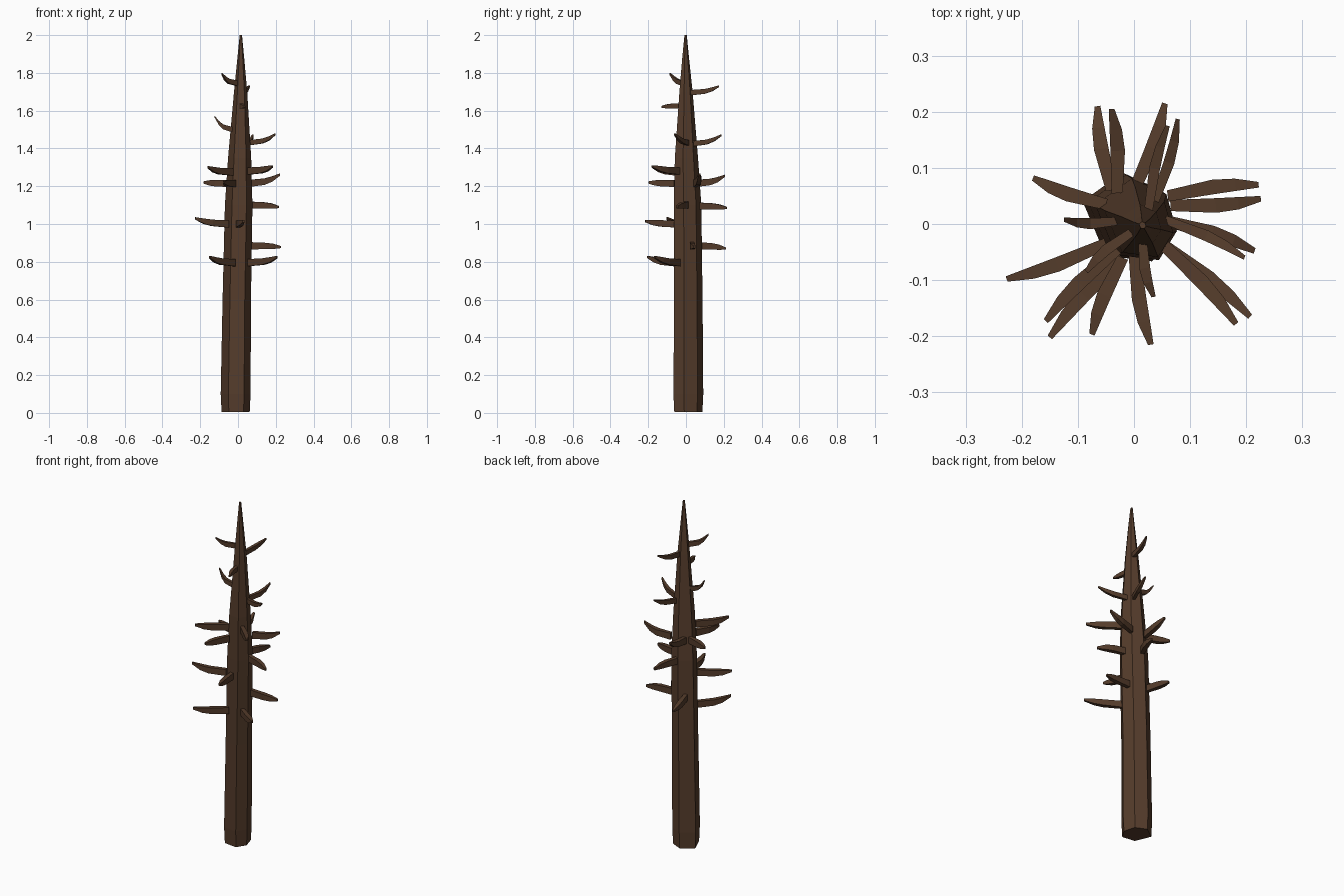
import bpy
from mathutils import Vector


def loft(name, rings, mat):
    """Skin equal-sized rings of points into a closed flat-faced object."""
    n = len(rings[0])
    verts = [p for r in rings for p in r]
    faces = [tuple(reversed(range(n))), tuple(range(len(verts) - n, len(verts)))]
    for k in range(len(rings) - 1):
        for i in range(n):
            j = (i + 1) % n
            faces.append((k * n + i, k * n + j, (k + 1) * n + j, (k + 1) * n + i))
    me = bpy.data.meshes.new(name)
    me.from_pydata(verts, [], faces)
    me.materials.append(mat)
    ob = bpy.data.objects.new(name, me)
    bpy.context.collection.objects.link(ob)
    return ob


bark = bpy.data.materials.new("bark")
bark.diffuse_color = (0.09, 0.045, 0.024, 1)

# Trunk: uneven hexagon tapering to a spire
hexagon = [(0.043, -0.077), (0.077, -0.022), (0.057, 0.048),
           (-0.008, 0.078), (-0.078, 0.028), (-0.038, -0.067)]
levels = [(0.005, -0.012, 0.012, 0.96), (0.10, -0.012, 0.012, 1.02),
          (0.60, -0.006, 0.012, 0.97), (1.10, 0.004, 0.008, 0.94),
          (1.35, 0.009, 0.002, 0.79), (1.70, 0.014, 0.0, 0.45),
          (1.88, 0.015, -0.002, 0.23), (2.0, 0.015, -0.002, 0.08)]
loft("trunk", [[(cx + x * s, cy + y * s, z) for x, y in hexagon]
               for z, cx, cy, s in levels], bark)

# Branches: root x, y, z then tip x, y, z
branches = [
    (-.04, .06, .885, -.065, .21, .87), (.065, .033, .885, .226, .045, .878),
    (.05, -.035, .795, .207, -.165, .825), (-.02, -.06, .795, -.15, -.202, .825),
    (-.05, -.035, 1.0, -.227, -.098, 1.03), (0, -.05, 1.0, .03, -.215, 1.015),
    (.06, .005, 1.1, .215, -.048, 1.09), (0, .06, 1.095, .055, .215, 1.085),
    (.06, .05, 1.215, .222, .07, 1.262), (-.03, .055, 1.215, -.04, .205, 1.255),
    (-.05, .035, 1.215, -.18, .082, 1.22), (-.02, -.06, 1.215, -.075, -.197, 1.22),
    (.05, -.035, 1.28, .182, -.178, 1.305), (-.03, -.045, 1.275, -.157, -.173, 1.3),
    (.055, .008, 1.43, .197, -.06, 1.475), (.035, .035, 1.425, .078, .187, 1.47),
    (-.03, .005, 1.50, -.125, .008, 1.57), (.015, -.025, 1.625, .035, -.13, 1.62),
    (.025, .02, 1.695, .06, .175, 1.73), (-.005, -.015, 1.745, -.085, -.085, 1.795),
]
# Along the branch: fraction out, fraction of rise, half width, half height, sideways bend
profile = [(0, 0, .010, .019, 0), (.5, .2, .013, .017, .006),
           (.75, .5, .011, .014, .005), (1, 1, .005, .006, 0)]
for k, (x0, y0, z0, x1, y1, z1) in enumerate(branches):
    root, tip = Vector((x0, y0, z0)), Vector((x1, y1, z1))
    out = Vector((x1 - x0, y1 - y0, 0))
    side = out.normalized().cross(Vector((0, 0, 1)))
    up = Vector((0, 0, 1))
    size = 1.0 if z0 < 1.4 else 0.75
    turn = 1 if k % 2 else -1
    rings = []
    for t, rise, w, h, bend in profile:
        c = root + out * t + up * (z1 - z0) * rise + side * bend * turn
        rings.append([c + side * w * a * size + up * h * b * size
                      for a, b in ((-1, -1), (1, -1), (1, 1), (-1, 1))])
    loft(f"branch_{k + 1:02d}", rings, bark)
